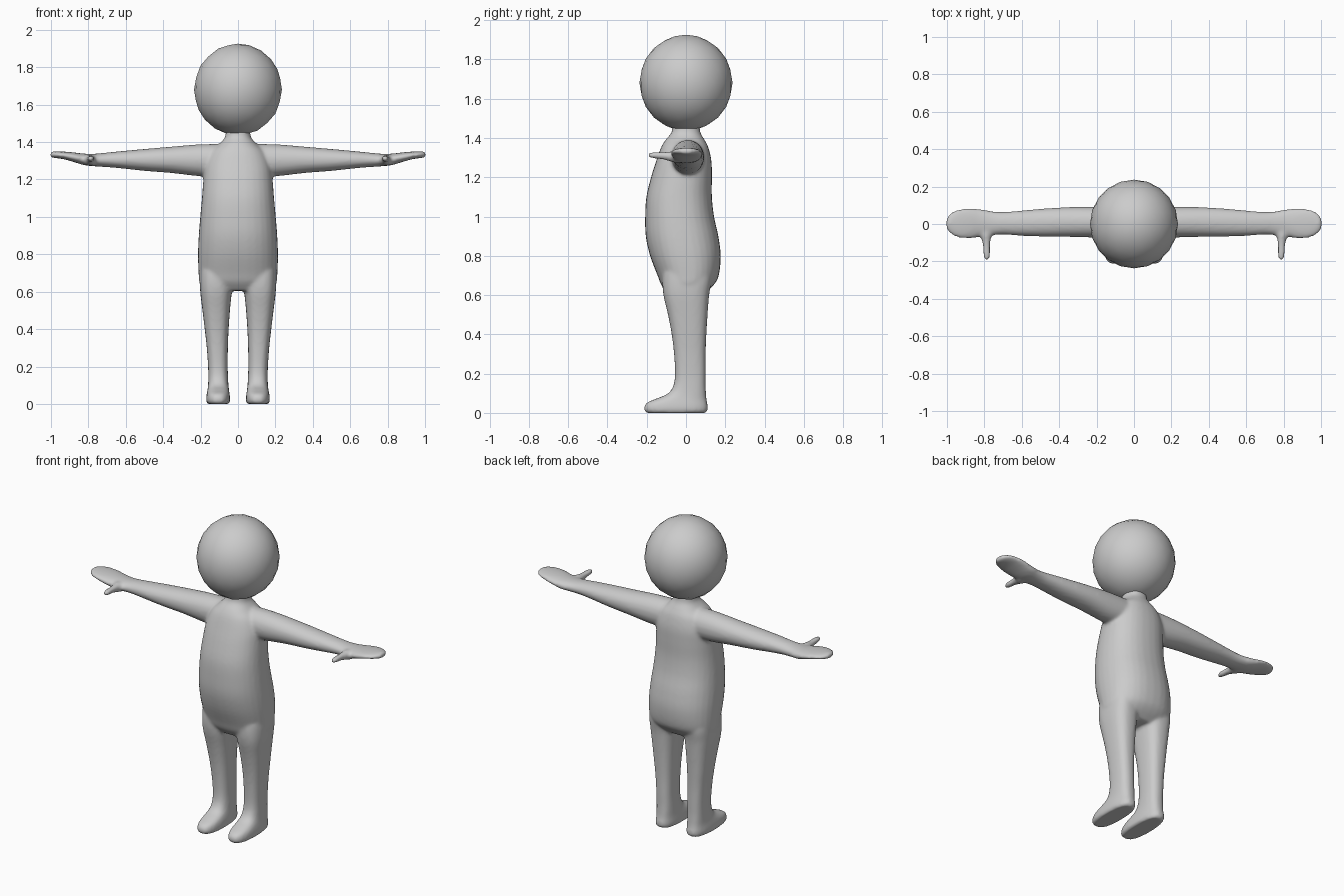
import bpy, bmesh, math
from mathutils import Vector

grey = bpy.data.materials.new("plain_grey")
grey.diffuse_color = (0.6, 0.6, 0.6, 1)


def smooth_rows(rows, steps=4):
    """Catmull-Rom interpolation of a list of cross-section rows."""
    out = []
    for i in range(len(rows) - 1):
        p0, p1 = rows[max(i - 1, 0)], rows[i]
        p2, p3 = rows[i + 1], rows[min(i + 2, len(rows) - 1)]
        for s in range(steps):
            t = s / steps
            out.append([0.5 * (2 * b + (c - a) * t + (2 * a - 5 * b + 4 * c - d) * t * t
                        + (3 * b - a - 3 * c + d) * t ** 3)
                        for a, b, c, d in zip(p0, p1, p2, p3)])
    return out + [rows[-1]]


def loft(bm, rows, axis, power=2.0, flip=1, sides=32):
    """Closed tube from rows (position, u_min, u_max, v_min, v_max) along an axis."""
    rings = []
    for pos, u0, u1, v0, v1 in smooth_rows(rows):
        ring = []
        for k in range(sides):
            a = 2 * math.pi * k / sides
            c, s = math.cos(a), math.sin(a)
            u = (u0 + u1) / 2 + (u1 - u0) / 2 * math.copysign(abs(c) ** (2 / power), c)
            v = (v0 + v1) / 2 + (v1 - v0) / 2 * math.copysign(abs(s) ** (2 / power), s)
            x, y, z = {"x": (pos, u, v), "y": (u, pos, v), "z": (u, v, pos)}[axis]
            ring.append(bm.verts.new((x * flip, y, z)))
        rings.append(ring)
    faces = [bm.faces.new(rings[0]), bm.faces.new(rings[-1])]
    for a, b in zip(rings, rings[1:]):
        for k in range(sides):
            n = (k + 1) % sides
            faces.append(bm.faces.new((a[k], a[n], b[n], b[k])))
    bmesh.ops.recalc_face_normals(bm, faces=faces)


# z, x range, y range
torso = [(0.605, -0.17, 0.17, -0.09, 0.09), (0.65, -0.205, 0.205, -0.125, 0.14),
         (0.70, -0.211, 0.211, -0.145, 0.167), (0.80, -0.214, 0.214, -0.183, 0.177),
         (0.90, -0.21, 0.21, -0.205, 0.165), (1.00, -0.202, 0.202, -0.208, 0.143),
         (1.10, -0.193, 0.193, -0.202, 0.132), (1.20, -0.185, 0.185, -0.178, 0.132),
         (1.28, -0.175, 0.175, -0.153, 0.13), (1.35, -0.145, 0.145, -0.128, 0.115),
         (1.39, -0.10, 0.10, -0.105, 0.095), (1.43, -0.068, 0.068, -0.073, 0.073),
         (1.49, -0.065, 0.065, -0.068, 0.068)]
leg = [(0.0, 0.05, 0.163, -0.20, 0.10), (0.012, 0.043, 0.17, -0.213, 0.11),
       (0.035, 0.043, 0.17, -0.212, 0.111), (0.055, 0.045, 0.167, -0.195, 0.107),
       (0.075, 0.048, 0.163, -0.145, 0.104), (0.10, 0.051, 0.16, -0.09, 0.102),
       (0.14, 0.053, 0.159, -0.064, 0.10), (0.20, 0.055, 0.16, -0.056, 0.10),
       (0.30, 0.054, 0.167, -0.061, 0.10), (0.40, 0.05, 0.178, -0.073, 0.104),
       (0.50, 0.043, 0.19, -0.092, 0.11), (0.60, 0.033, 0.202, -0.115, 0.118),
       (0.68, 0.025, 0.205, -0.12, 0.13), (0.76, 0.03, 0.20, -0.11, 0.12)]
# x, y range, z range
arm = [(0.02, -0.08, 0.09, 1.21, 1.39), (0.20, -0.073, 0.092, 1.217, 1.388),
       (0.35, -0.069, 0.09, 1.234, 1.376), (0.50, -0.067, 0.081, 1.246, 1.363),
       (0.62, -0.062, 0.07, 1.259, 1.352), (0.70, -0.056, 0.064, 1.266, 1.344),
       (0.76, -0.06, 0.068, 1.27, 1.338), (0.82, -0.069, 0.08, 1.276, 1.338),
       (0.88, -0.078, 0.084, 1.294, 1.345), (0.93, -0.075, 0.08, 1.308, 1.349),
       (0.97, -0.06, 0.065, 1.314, 1.35), (0.99, -0.042, 0.048, 1.316, 1.35),
       (1.003, -0.022, 0.026, 1.318, 1.348)]
# y, x range, z range
thumb = [(0.0, 0.745, 0.84, 1.275, 1.33), (-0.05, 0.755, 0.83, 1.273, 1.333),
         (-0.08, 0.765, 0.815, 1.28, 1.332), (-0.12, 0.769, 0.808, 1.291, 1.329),
         (-0.165, 0.768, 0.806, 1.296, 1.328), (-0.192, 0.776, 0.798, 1.30, 1.323)]

# Body: overlapping tubes fused into one soft skin
bm = bmesh.new()
loft(bm, torso, "z", 2.3)
for side in (1, -1):
    loft(bm, leg, "z", 2.6, side)
    loft(bm, arm, "x", 2.1, side)
    loft(bm, thumb, "y", 2.0, side)
mesh = bpy.data.meshes.new("body")
bm.to_mesh(mesh)
bm.free()
body = bpy.data.objects.new("body", mesh)
bpy.context.collection.objects.link(body)
mesh.materials.append(grey)
fuse = body.modifiers.new("fuse", "REMESH")
fuse.mode = "VOXEL"
fuse.voxel_size = 0.009
fuse.use_smooth_shade = True
soften = body.modifiers.new("soften", "SMOOTH")
soften.factor = 0.5
soften.iterations = 8

# Head: coarse ball with smooth shading
bpy.ops.mesh.primitive_ico_sphere_add(subdivisions=3, radius=1, location=(0, 0, 1.681))
head = bpy.context.object
head.name = "head"
head.scale = (0.235, 0.237, 0.245)
bpy.ops.object.shade_smooth()
head.data.materials.append(grey)
